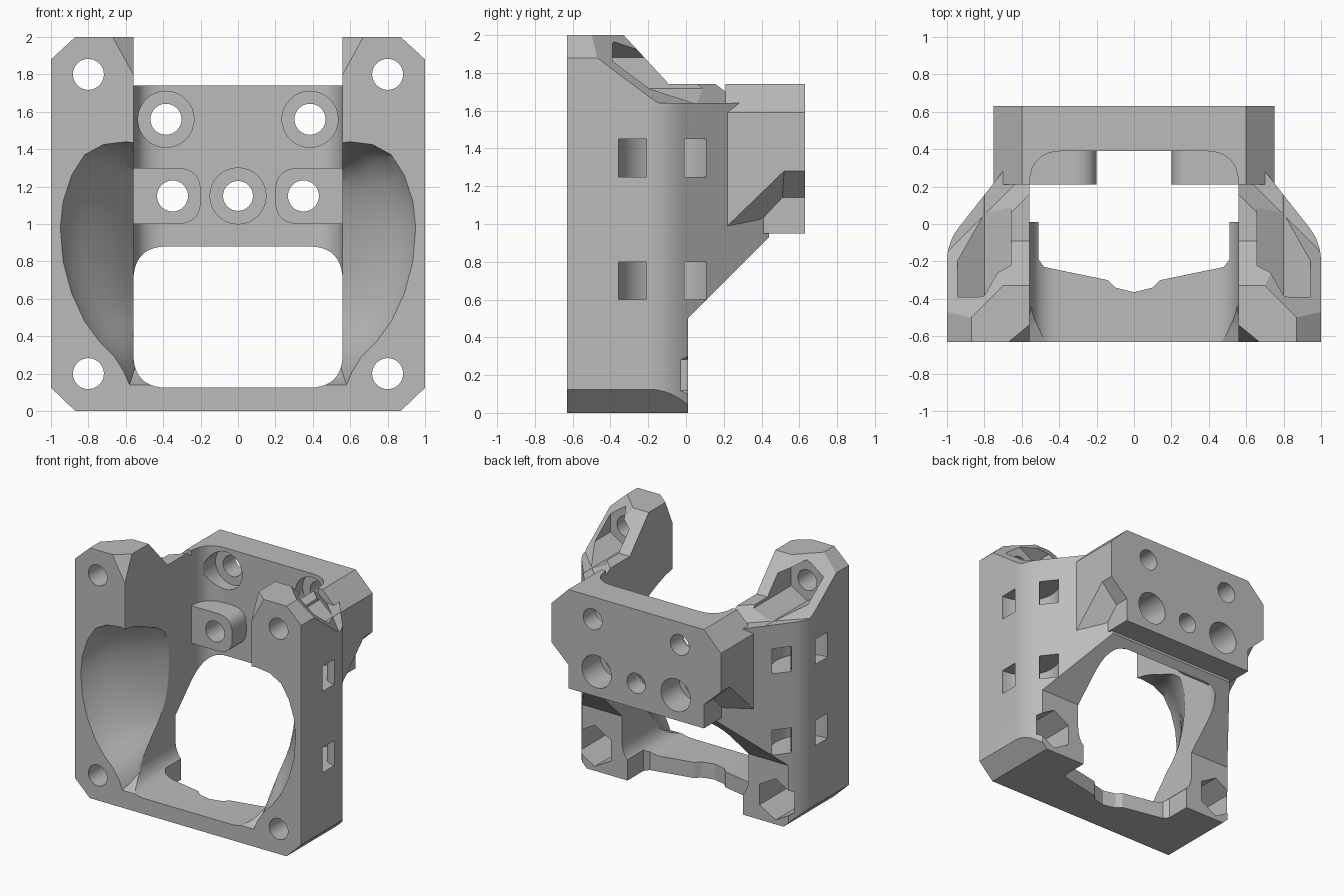
import bpy
import bmesh
from math import cos, sin, radians
from mathutils import Vector

default = bpy.data.objects.get("Cube")
if default:
    bpy.data.objects.remove(default, do_unlink=True)


# ---------- helpers ----------
def loft(name, rings):
    """Closed solid through rings of equal point count."""
    bm = bmesh.new()
    loops = [[bm.verts.new(p) for p in ring] for ring in rings]
    n = len(loops[0])
    for a, b in zip(loops, loops[1:]):
        for i in range(n):
            j = (i + 1) % n
            bm.faces.new((a[i], a[j], b[j], b[i]))
    bm.faces.new(loops[0])
    bm.faces.new(loops[-1])
    bmesh.ops.recalc_face_normals(bm, faces=bm.faces)
    mesh = bpy.data.meshes.new(name)
    bm.to_mesh(mesh)
    bm.free()
    obj = bpy.data.objects.new(name, mesh)
    bpy.context.collection.objects.link(obj)
    return obj


def prism(name, profile, axis, start, end, side=1):
    """Extrude a 2D profile along an axis; side -1 mirrors it in x."""
    def place(p, q, v):
        x, y, z = {"x": (v, p, q), "y": (p, v, q), "z": (p, q, v)}[axis]
        return (x * side, y, z)
    return loft(name, [[place(p, q, v) for p, q in profile] for v in (start, end)])


def arc(cx, cy, r, a, b, n):
    angles = [radians(a + (b - a) * i / n) for i in range(n + 1)]
    return [(cx + r * cos(t), cy + r * sin(t)) for t in angles]


def disc(cx, cy, r, n=32, turn=0):
    return arc(cx, cy, r, turn, turn + 360, n)[:-1]


def bend(a, b, c, n=5):
    """Rounded corner at b, from a to c."""
    a, b, c = Vector(a), Vector(b), Vector(c)
    ts = [i / n for i in range(n + 1)]
    return [tuple(a * (1 - t) ** 2 + b * 2 * t * (1 - t) + c * t * t) for t in ts]


def mirrored(points):
    """Add the reflected half of an outline."""
    return points + [(-p, q) for p, q in reversed(points)]


def combine(target, tool, operation="DIFFERENCE"):
    mod = target.modifiers.new("combine", "BOOLEAN")
    mod.operation = operation
    mod.solver = "EXACT"
    mod.object = tool
    bpy.context.view_layer.objects.active = target
    bpy.ops.object.modifier_apply(modifier=mod.name)
    bpy.data.objects.remove(tool, do_unlink=True)


FRONT, BACK = -0.63, 0.63
INNER = 0.56
SIDES = (1, -1)

# ---------- outer shell: tapering plan, clipped front corners ----------
plan = mirrored([(1, FRONT)] + bend((1, -0.2), (1, -0.1), (0.938, -0.02)) + [(INNER, 0.46)])
body = prism("mounting_bracket", plan, "z", 0, 2)
octagon = mirrored([(0.87, 0), (1, 0.125), (1, 1.88), (0.87, 2)])
combine(body, prism("clip", octagon, "y", -1, 1), "INTERSECT")

# Sloped shoulders behind the upper towers
for s in SIDES:
    section = [(0.85, 1.64), (0.237, 2.1), (3, 2.1), (3, 1.64)]
    rings = [[(s * (u + t) / 2, (u - t) / 2, z) for u, z in section] for t in (-0.6, 3)]
    combine(body, loft("shoulder_cut", rings))
ridge = [(-0.33, 2), (-0.09, 1.74), (0.8, 1.74), (0.8, 2.2), (-0.33, 2.2)]
combine(body, prism("ridge_cut", ridge, "x", -2, 2))

# ---------- upper nut pockets ----------
for s in SIDES:
    combine(body, prism("nut_pocket", disc(0.8, 1.8, 0.165, 6, 30), "y", -0.39, 0.21, s))

# ---------- rear block with stepped lower corners ----------
block_outline = mirrored([(0.75, 0.95), (0.75, 1.59), (0.6, 1.74)])
block = prism("rear_block", block_outline, "y", 0.21, BACK)
for s in SIDES:
    outer = [(0.2, 0.98), (0.52, 1.29), (0.7, 1.29), (0.7, 0.9), (0.2, 0.9)]
    inner = [(0.36, 0.98), (0.51, 1.14), (0.7, 1.14), (0.7, 0.9), (0.36, 0.9)]
    rings = [[(s * x, y, z) for y, z in ring] for x, ring in ((0.76, outer), (0.6, inner))]
    combine(block, loft("undercut", rings))
combine(body, block, "UNION")

# ---------- central cavity and open underside ----------
room = mirrored([(INNER, -1)] + bend((INNER, 0.2), (INNER, 0.39), (0.38, 0.39), 10))
combine(body, prism("cavity", room, "z", 0.4, 2.5))
bay = mirrored(bend((0.38, 0.125), (INNER, 0.125), (INNER, 0.31), 10) + [(INNER, 0.5)])
combine(body, prism("bay", bay, "y", -1, 0.2))
under = [(0.01, -0.2), (0.01, 0.5), (0.44, 0.93), (0.44, 0.95), (0.9, 0.95), (0.9, -0.2)]
combine(body, prism("underside", under, "x", -2, 2))

# Shaped rear edge of the floor
edge = mirrored([(0.51, 0.2), (0.51, -0.19), (0.48, -0.23), (0.14, -0.3), (0.1, -0.34)])
edge.insert(5, (0, -0.365))
combine(body, prism("floor_edge", edge, "z", -0.2, 0.45))

# ---------- curved air scoops ----------
lip = [(0.45, 1.42), (0.6, 1.44), (0.72, 1.425), (0.82, 1.37), (0.89, 1.26),
       (0.935, 1.12), (0.95, 0.98), (0.935, 0.8), (0.89, 0.63), (0.82, 0.48),
       (0.74, 0.37), (0.66, 0.29), (0.61, 0.21), (0.58, 0.14), (0.45, 0.14)]
depths = [(-0.7, 1), (FRONT, 1), (-0.54, 0.92), (-0.45, 0.78), (-0.36, 0.63),
          (-0.27, 0.49), (-0.18, 0.36), (-0.08, 0.23), (0.02, 0.13)]
for s in SIDES:
    rings = [[(s * (0.45 + (x - 0.45) * f), y, 0.95 + (z - 0.95) * (0.5 + f / 2))
              for x, z in lip] for y, f in depths]
    combine(body, loft("air_scoop", rings))

# ---------- bosses inside the rear wall ----------
for s in SIDES:
    tab = [(0.6, 1.0)] + bend((0.33, 1.0), (0.2, 1.0), (0.2, 1.12), 8)
    tab += bend((0.2, 1.18), (0.2, 1.3), (0.33, 1.3), 8) + [(0.6, 1.3)]
    combine(body, prism("boss", tab, "y", 0.21, 0.45, s), "UNION")

# ---------- screw holes, recesses and lower nut pockets ----------
combine(body, prism("centre_hole", disc(0, 1.15, 0.08), "y", 0, 1))
combine(body, prism("centre_recess", disc(0, 1.15, 0.15), "y", 0.3, 0.48))
for s in SIDES:
    for z in (0.2, 1.8):
        combine(body, prism("corner_hole", disc(0.8, z, 0.083), "y", -1, 0.1, s))
    combine(body, prism("nut_pocket", disc(0.8, 0.2, 0.165, 6, 30), "y", -0.39, 0.3, s))
    combine(body, prism("upper_hole", disc(0.385, 1.56, 0.083), "y", 0, 1, s))
    combine(body, prism("upper_recess", disc(0.385, 1.56, 0.15), "y", 0.2, 0.48, s))
    combine(body, prism("boss_hole", disc(0.35, 1.15, 0.083), "y", 0, 1, s))
    combine(body, prism("rear_recess", disc(0.35, 1.15, 0.13), "y", 0.4, 1, s))

# ---------- curved strap channels through the outer walls ----------
channel = arc(0.99, -0.1, 0.26, 70, 290, 20) + arc(0.99, -0.1, 0.11, 290, 70, 20)
for s in SIDES:
    for z in (0.6, 1.25):
        combine(body, prism("strap_channel", channel, "z", z, z + 0.2, s))

# ---------- bevelled inner corners of the towers ----------
for s in SIDES:
    tri = [Vector(p) for p in ((0.67, FRONT, 2), (INNER, FRONT, 1.8), (INNER, -0.54, 2))]
    mid = sum(tri, Vector()) / 3
    big = [mid + (p - mid) * 2 for p in tri]
    push = Vector((-0.18, -0.22, 0.1))
    rings = [[(s * p.x, p.y, p.z) for p in ring] for ring in (big, [p + push for p in big])]
    combine(body, loft("tower_bevel", rings))

# ---------- finish ----------
grey = bpy.data.materials.new("plain_grey")
grey.use_nodes = True
colour = (0.5, 0.5, 0.5, 1)
grey.diffuse_color = colour
grey.node_tree.nodes["Principled BSDF"].inputs["Base Color"].default_value = colour
body.data.materials.clear()
body.data.materials.append(grey)
for face in body.data.polygons:
    face.material_index = 0

bpy.ops.object.select_all(action="DESELECT")
body.select_set(True)
bpy.context.view_layer.objects.active = body
bpy.ops.object.shade_smooth_by_angle(angle=radians(25))
weighted = body.modifiers.new("even_shading", "WEIGHTED_NORMAL")
weighted.keep_sharp = True
